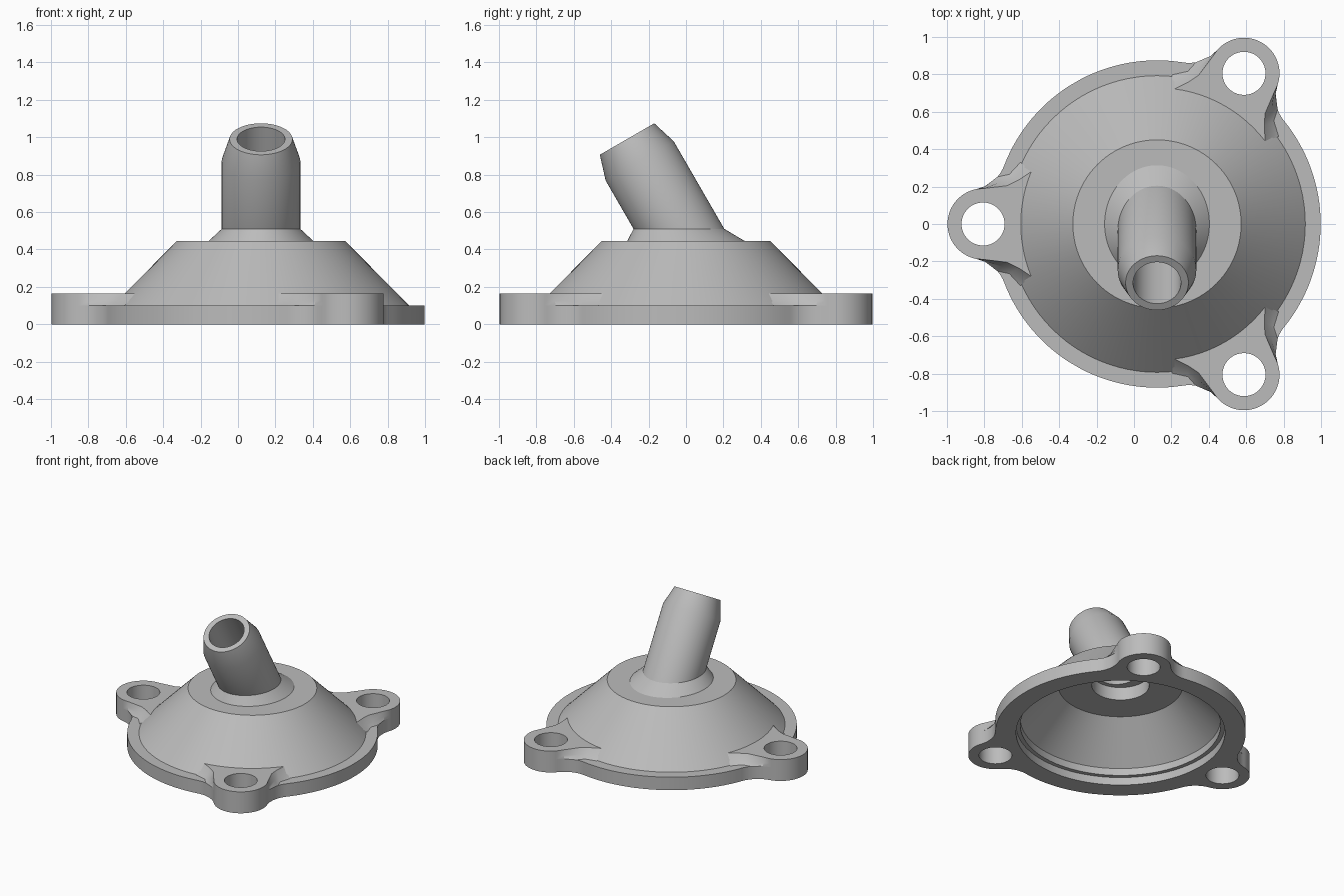
import bpy, bmesh
from math import sin, cos, pi, radians, atan2, acos, hypot, sqrt

if "Cube" in bpy.data.objects:
    bpy.data.objects.remove(bpy.data.objects["Cube"], do_unlink=True)

CX = 0.123                      # axis of the cover
R, LUG_R, LUG_D, FIL = 0.875, 0.19, 0.93, 0.2
LUG_ANGLES = [radians(a) for a in (60, 180, 300)]
SEG = 96

metal = bpy.data.materials.new("light grey metal")
metal.use_nodes = True
metal.diffuse_color = (0.5, 0.5, 0.5, 1)
metal.node_tree.nodes["Principled BSDF"].inputs["Base Color"].default_value = (0.5, 0.5, 0.5, 1)


def loft(name, rings, closed=False):
    """Skin equal-length rings; either cap both ends or join last to first."""
    bm = bmesh.new()
    loops = [[bm.verts.new(p) for p in ring] for ring in rings]
    pairs = list(zip(loops, loops[1:]))
    if closed:
        pairs.append((loops[-1], loops[0]))
    else:
        bm.faces.new(loops[0])
        bm.faces.new(loops[-1])
    n = len(loops[0])
    for a, b in pairs:
        for i in range(n):
            j = (i + 1) % n
            bm.faces.new((a[i], a[j], b[j], b[i]))
    bmesh.ops.remove_doubles(bm, verts=bm.verts, dist=1e-5)
    bmesh.ops.recalc_face_normals(bm, faces=bm.faces)
    mesh = bpy.data.meshes.new(name)
    bm.to_mesh(mesh)
    bm.free()
    mesh.materials.append(metal)
    ob = bpy.data.objects.new(name, mesh)
    bpy.context.collection.objects.link(ob)
    return ob


def ellipse(rx, ry, z, y=0, x=CX, n=SEG):
    return [(x + rx * cos(2 * pi * i / n), y + ry * sin(2 * pi * i / n), z) for i in range(n)]


def activate(ob):
    bpy.ops.object.select_all(action='DESELECT')
    ob.select_set(True)
    bpy.context.view_layer.objects.active = ob


def drill(ob, x, y, r):
    """Cut a vertical round hole right through."""
    cutter = loft("cutter", [ellipse(r, r, z, y, x) for z in (-0.5, 0.5)])
    cutter.hide_render = True
    mod = ob.modifiers.new("hole", 'BOOLEAN')
    mod.operation = 'DIFFERENCE'
    mod.object = cutter
    activate(ob)
    bpy.ops.object.modifier_apply(modifier=mod.name)
    bpy.data.objects.remove(cutter, do_unlink=True)


def smooth(ob):
    activate(ob)
    bpy.ops.object.shade_smooth_by_angle(angle=radians(25))


def arc(cx, cy, r, a0, a1, n):
    return [(cx + r * cos(a0 + (a1 - a0) * i / n), cy + r * sin(a0 + (a1 - a0) * i / n))
            for i in range(n + 1)]


def mirrored(half):
    """Half outline starting on the axis -> outline running from -v to +v."""
    return [(u, -v) for u, v in half[:0:-1]] + half


def turn(points, a, z):
    return [(CX + u * cos(a) - v * sin(a), u * sin(a) + v * cos(a), z) for u, v in points]


# Fillet between the rim circle and each lug circle
d0, d1 = R + FIL, LUG_R + FIL
beta = acos((d0 ** 2 + LUG_D ** 2 - d1 ** 2) / (2 * d0 * LUG_D))
fx, fy = d0 * cos(beta), d0 * sin(beta)
phi = atan2(fy, fx - LUG_D)
lug_arc = arc(LUG_D, 0, LUG_R, 0, phi, 20)

# Flange plate with three lugs
half = (lug_arc + arc(fx, fy, FIL, phi + pi, beta + pi, 12)[1:]
        + arc(0, 0, R, beta, pi / 3, 16)[1:-1])
outline = [[p for a in LUG_ANGLES for p in turn(mirrored(half), a, z)] for z in (0, 0.1)]
flange = loft("flange", outline)
drill(flange, CX, 0, 0.73)

# Raised lug pads, with scooped flanks running into the dome
low = [(u, fy - sqrt(FIL ** 2 - (u - fx) ** 2)) for u in (0.92, 0.853)] + [(0.79, 0.265), (0.73, 0.33)]
top = [(0.925, 0.19), (0.80, 0.205), (0.74, 0.235), (0.672, 0.28)]
mid = [((a + c) / 2, (b + d) / 2) for (a, b), (c, d) in zip(low, top)]
for k, a in enumerate(LUG_ANGLES):
    rings = [turn(mirrored(lug_arc + side), a, z)
             for side, z in ((low, 0.1), (mid, 0.125), (top, 0.165))]
    pad = loft(f"lug_pad_{k + 1}", rings)
    x, y = CX + LUG_D * cos(a), LUG_D * sin(a)
    drill(pad, x, y, 0.115)
    drill(flange, x, y, 0.115)
    smooth(pad)
smooth(flange)

# Conical dome shell with flat top and stepped mouth
profile = [(0.795, 0.09), (0.793, 0.1), (0.45, 0.445), (0.2, 0.445), (0.2, 0.38),
           (0.435, 0.38), (0.70, 0.115), (0.70, 0.06), (0.74, 0.06), (0.74, 0.09)]
smooth(loft("dome", [ellipse(r, r, z) for r, z in profile], closed=True))

# Tilted hollow spout on a chamfered collar
TILT = radians(30)
TIP_Y, TIP_Z = -0.315, 0.99


def tilted(r, back):
    """Circle square to the spout axis, a distance back from the tip."""
    y0, z0 = TIP_Y + back * sin(TILT), TIP_Z - back * cos(TILT)
    return [(x, y0 + v * cos(TILT), z0 + v * sin(TILT)) for x, v, _ in ellipse(r, r, 0)]


def level(r, z):
    """Horizontal slice through the spout cylinder."""
    return ellipse(r, r / cos(TILT), z, TIP_Y + (TIP_Z - z) * sin(TILT) / cos(TILT))


spout = loft("spout", [
    ellipse(0.28, 0.314, 0.44), ellipse(0.28, 0.314, 0.445), level(0.21, 0.51),
    tilted(0.21, 0.135), tilted(0.168, 0), tilted(0.128, 0), level(0.128, 0.48),
    ellipse(0.2, 0.2, 0.48), ellipse(0.2, 0.2, 0.44)], closed=True)
smooth(spout)
